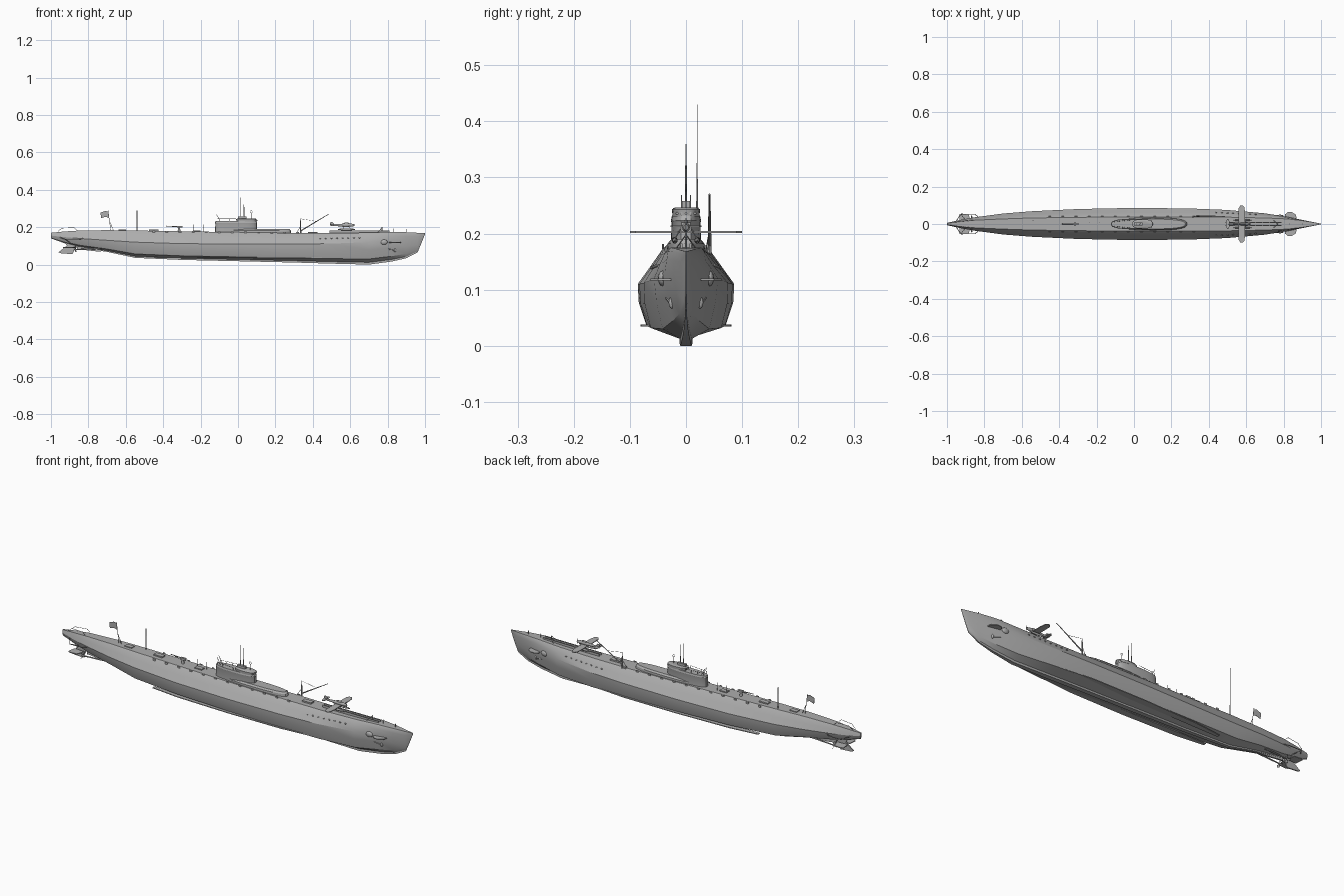
import bpy, bmesh, math
from mathutils import Vector

cube = bpy.data.objects.get("Cube")
if cube:
    bpy.data.objects.remove(cube, do_unlink=True)

grey = bpy.data.materials.new("naval_grey")
grey.use_nodes = True
COL = (0.42, 0.42, 0.42, 1)
grey.diffuse_color = COL
grey.node_tree.nodes["Principled BSDF"].inputs["Base Color"].default_value = COL


def finish(name, bm, smooth=30):
    bmesh.ops.recalc_face_normals(bm, faces=bm.faces)
    me = bpy.data.meshes.new(name)
    bm.to_mesh(me)
    bm.free()
    ob = bpy.data.objects.new(name, me)
    bpy.context.collection.objects.link(ob)
    me.materials.append(grey)
    if smooth:
        bpy.ops.object.select_all(action='DESELECT')
        ob.select_set(True)
        bpy.context.view_layer.objects.active = ob
        bpy.ops.object.shade_smooth_by_angle(angle=math.radians(smooth))
    return ob


def loft(name, rings, smooth=30):
    """Skin a list of closed rings and cap both ends."""
    bm = bmesh.new()
    vs = [[bm.verts.new(p) for p in r] for r in rings]
    n = len(vs[0])
    for a, b in zip(vs, vs[1:]):
        for i in range(n):
            bm.faces.new((a[i], a[(i + 1) % n], b[(i + 1) % n], b[i]))
    bm.faces.new(vs[0])
    bm.faces.new(vs[-1])
    return finish(name, bm, smooth)


def rod(name, a, b, r1=0.0012, r2=None, sides=6):
    a, b = Vector(a), Vector(b)
    r2 = r1 if r2 is None else r2
    d = (b - a).normalized()
    u = d.orthogonal().normalized()
    v = d.cross(u)
    ang = [2 * math.pi * i / sides for i in range(sides)]
    return loft(name, [[c + (u * math.cos(t) + v * math.sin(t)) * r for t in ang]
                       for c, r in ((a, r1), (b, r2))], 40)


def box(name, c, s):
    x, y, z = (k / 2 for k in s)
    return loft(name, [[(c[0] + i * x, c[1] + j * y, c[2] + k * z)
                        for i, j in ((-1, -1), (1, -1), (1, 1), (-1, 1))] for k in (-1, 1)], 0)


def plate(name, pts, axis, centre, thick):
    """Extrude a flat outline; axis 'y' takes (x, z) points, axis 'z' takes (x, y)."""
    def at(p, o):
        return (p[0], o, p[1]) if axis == 'y' else (p[0], p[1], o)
    return loft(name, [[at(p, centre + s * thick / 2) for p in pts] for s in (-1, 1)], 0)


def oval(cx, rx, ry, z, power=0.75, n=28):
    pts = []
    for i in range(n):
        t = 2 * math.pi * i / n
        c, s = math.cos(t), math.sin(t)
        pts.append((cx + rx * math.copysign(abs(c) ** power, c),
                    ry * math.copysign(abs(s) ** power, s), z))
    return pts


def blob(name, c, s, rings=6):
    bm = bmesh.new()
    bmesh.ops.create_uvsphere(bm, u_segments=12, v_segments=rings, radius=1)
    for v in bm.verts:
        v.co = Vector(c) + Vector((v.co.x * s[0], v.co.y * s[1], v.co.z * s[2]))
    return finish(name, bm, 60)


# Hull: x, keel z, widest z, deck z, keel / widest / deck half widths
stations = [
    (-1, .14, .155, .17, .002, .006, .004), (-.93, .115, .147, .177, .003, .022, .015),
    (-.85, .092, .14, .182, .005, .036, .024), (-.7, .068, .13, .184, .006, .056, .032),
    (-.55, .036, .12, .182, .008, .068, .038), (-.3, .025, .112, .178, .01, .08, .042),
    (0, .018, .11, .173, .012, .086, .045), (.3, .011, .11, .169, .012, .083, .045),
    (.5, .005, .112, .168, .012, .075, .043), (.7, 0, .12, .171, .01, .057, .038),
    (.82, .016, .13, .175, .006, .038, .032), (.9, .034, .13, .173, .003, .022, .021),
    (.96, .065, .13, .17, .001, .009, .010), (.985, .125, .145, .169, .001, .004, .005),
    (1, .162, .165, .169, .0005, .001, .001)]
rings = []
for x, zb, zm, zd, wb, wm, wd in stations:
    full = min(1, .45 + .55 * wm / .075)
    h = zm - zb
    half = [(wb, zb), (wb, zb + h * .1), (.84 * wm * full, zb + h * .25),
            (wm * (.55 + .43 * full), zb + h * .65), (wm, zm),
            (wd + (wm - wd) * .45, zm + (zd - zm) * .5), (wd, zd - .006), (wd * .85, zd)]
    rings.append([(x, y, z) for y, z in half] + [(x, -y, z) for y, z in reversed(half)])
loft("hull", rings, 25)

# Conning tower, hangar and bridge
loft("hangar_casing", [oval(.1, .185, .034, .165), oval(.1, .182, .033, .182),
                       oval(.1, .175, .026, .19)])
loft("tower", [oval(-.01, .113, .027, .165), oval(-.01, .111, .026, .22),
               oval(-.01, .113, .027, .223), oval(-.01, .11, .025, .232)])
loft("bridge", [oval(.045, .053, .024, .23), oval(.045, .055, .025, .243),
                oval(.045, .048, .02, .246)])
for i in range(5):
    rod("bridge_window", (.098 - .004 * abs(i - 2), (i - 2) * .008, .236),
        (.103 - .004 * abs(i - 2), (i - 2) * .008, .236), .0025)
box("periscope_stand", (.022, 0, .25), (.045, .014, .016))
rod("attack_periscope", (.015, 0, .24), (.015, 0, .36), .0022, .001)
rod("search_periscope", (.032, 0, .24), (.032, 0, .35), .0022, .001)
rod("direction_finder_post", (.07, 0, .24), (.07, 0, .275))
bpy.ops.mesh.primitive_torus_add(major_segments=16, minor_segments=5, major_radius=.006,
                                 minor_radius=.001, location=(.07, 0, .282),
                                 rotation=(math.pi / 2, 0, 0))
bpy.context.object.name = "direction_finder_loop"
bpy.context.object.data.materials.append(grey)
for s in (-1, 1):
    rod("tower_gun", (-.095, s * .008, .232), (-.115, s * .008, .268))
    rod("tower_rail", (-.11, s * .012, .245), (-.01, s * .022, .245), .0008)
    for i in range(4):
        rod("tower_rail_post", (-.11 + i * .033, s * (.012 + i * .0033), .23),
            (-.11 + i * .033, s * (.012 + i * .0033), .245), .0008)

# Deck gun
rod("gun_pedestal", (-.315, 0, .175), (-.315, 0, .198), .008, .005, 10)
box("gun_breech", (-.312, 0, .202), (.028, .012, .01))
rod("gun_barrel", (-.32, 0, .203), (-.385, 0, .206), .0028, .0018)
for x in (-.185, -.24):
    rod("deck_stanchion", (x, .01, .175), (x, .01, .215))
for x, w in ((-.45, .05), (-.22, .04), (.4, .05), (-.62, .04)):
    box("deck_hatch", (x, 0, .1775 - .006 * (x > 0) + .005 * (x < -.3)), (w, .024, .008))

# Radio mast and ensign
rod("radio_mast", (-.54, .02, .18), (-.54, .02, .29), .0025, .0015)
rod("mast_top", (-.54, .02, .29), (-.54, .02, .43), .001, .0005)
rod("ensign_staff", (-.68, 0, .18), (-.695, 0, .29))
rod("ensign_strut", (-.665, 0, .18), (-.688, 0, .235))
plate("ensign", [(-.692, .283), (-.71, .287), (-.735, .278), (-.732, .248), (-.708, .256),
                 (-.69, .25)], 'y', 0, .002)

# Crane
rod("crane_post", (.335, .042, .16), (.335, .042, .245), .0035, .002, 8)
rod("crane_jib", (.335, .042, .18), (.485, .042, .27), .0035, .0015)
rod("crane_stay", (.335, .042, .245), (.42, .042, .231), .0008)
rod("crane_brace", (.31, .035, .167), (.335, .042, .205))

# Catapult and seaplane
for s in (-1, 1):
    box("catapult_rail", (.65, s * .008, .176), (.32, .003, .012))
for i in range(9):
    box("catapult_tie", (.5 + i * .0375, 0, .174), (.004, .018, .004))
sections = [(.495, .002, .004), (.53, .004, .006), (.575, .007, .009), (.605, .007, .009),
            (.622, .004, .005)]
loft("seaplane_fuselage", [[(x, w * math.cos(t * math.pi / 5), .211 + h * math.sin(t * math.pi / 5))
                           for t in range(10)] for x, w, h in sections], 50)
wing = [(.592, 0), (.594, .06), (.59, .09), (.58, .1), (.568, .098), (.56, .085), (.558, 0)]
tail = [(.512, 0), (.508, .024), (.5, .028), (.494, .02), (.492, 0)]
for nm, pts, z in (("seaplane_wing", wing, .2025), ("seaplane_tailplane", tail, .213)):
    plate(nm, pts + [(x, -y) for x, y in pts[-2:0:-1]], 'z', z, .0035)
plate("seaplane_fin", [(.518, .213), (.505, .228), (.494, .228), (.492, .211)], 'y', 0, .002)
blob("seaplane_canopy", (.58, 0, .219), (.018, .004, .006))
rod("propeller_disc", (.623, 0, .198), (.623, 0, .224), .0012)
for s in (-1, 1):
    blob("seaplane_float", (.58, s * .02, .188), (.048, .005, .006))
    for x in (.565, .6):
        rod("float_strut", (x, s * .02, .19), (x - .005, s * .01, .208))

# Bow deck fittings
for x, h in ((.77, .2), (.83, .193), (.9, .19)):
    rod("bow_post", (x, 0, .17), (x, 0, h), .0018)
for s in (-1, 1):
    rod("bow_brace", (.77, 0, .198), (.745, s * .02, .17))
    # Bow planes, torpedo ports and anchors
    plate("bow_plane", [(.805, s * .02), (.808, s * .052), (.822, s * .063), (.845, s * .063),
                        (.865, s * .05), (.872, s * .02)], 'z', .118, .004)
    blob("torpedo_port", (.78, s * .042, .12), (.02, .008, .014))
    rod("anchor_shank", (.80, s * .034, .085), (.835, s * .026, .075), .003)
    blob("anchor_head", (.84, s * .025, .077), (.006, .006, .011))
    # Bilge keels
    plate("bilge_keel", [(-.45, s * .055), (-.3, s * .072), (0, s * .081), (.3, s * .079),
                         (.45, s * .066), (.45, s * .05), (-.45, s * .04)], 'z', .036, .004)
    # Side railing along the casing
    for i in range(12):
        x = -.45 + i * .07
        box("casing_cleat", (x, s * .041, .176 - .008 * i / 11), (.014, .003, .01))
    # Limber holes below the forward deck
    for i in range(8):
        x = .44 + i * .03
        blob("limber_hole", (x, s * (.0615 - .05 * (x - .44)), .139 + .02 * (x - .44)),
             (.005, .003, .003), 4)
    # Stern planes, screws and guards
    plate("stern_plane", [(-.93, s * .008), (-.935, s * .05), (-.92, s * .055), (-.885, s * .052),
                          (-.87, s * .01)], 'z', .092, .004)
    rod("screw_shaft", (-.72, s * .026, .088), (-.868, s * .027, .08), .004, .003, 8)
    blob("screw_hub", (-.868, s * .027, .08), (.008, .005, .005))
    for k in range(3):
        a = math.radians(90 + 120 * k)
        d = Vector((0, math.cos(a), math.sin(a)))
        c = Vector((-.868, s * .027, .08))
        w = d.cross(Vector((1, 0, 0))) * .006 + Vector((.004, 0, 0))
        e = Vector((.001, 0, 0))
        loft("screw_blade", [[c + e * j, c + d * .014 + w + e * j, c + d * .021 + e * j,
                              c + d * .014 - w + e * j] for j in (-1, 1)], 0)
    guard = [(-.83, s * .036, .14), (-.85, s * .052, .135), (-.925, s * .053, .135),
             (-.95, s * .017, .145)]
    for a, b in zip(guard, guard[1:]):
        rod("screw_guard", a, b, .002)
    rod("guard_strut", guard[2], (-.9, s * .018, .12), .0015)
    # Stern railing
    rail = [(-.86, s * .02, .183), (-.875, s * .02, .197), (-.94, s * .012, .195),
            (-.965, s * .008, .176)]
    for a, b in zip(rail, rail[1:]):
        rod("stern_rail", a, b, .001)

# Rudder and skeg
plate("rudder", [(-.93, .125), (-.915, .1), (-.96, .066), (-.945, .06), (-.885, .056),
                 (-.865, .1), (-.87, .125)], 'y', 0, .006)
plate("skeg", [(-.86, .11), (-.86, .082), (-.75, .07), (-.68, .075), (-.7, .11)], 'y', 0, .008)
